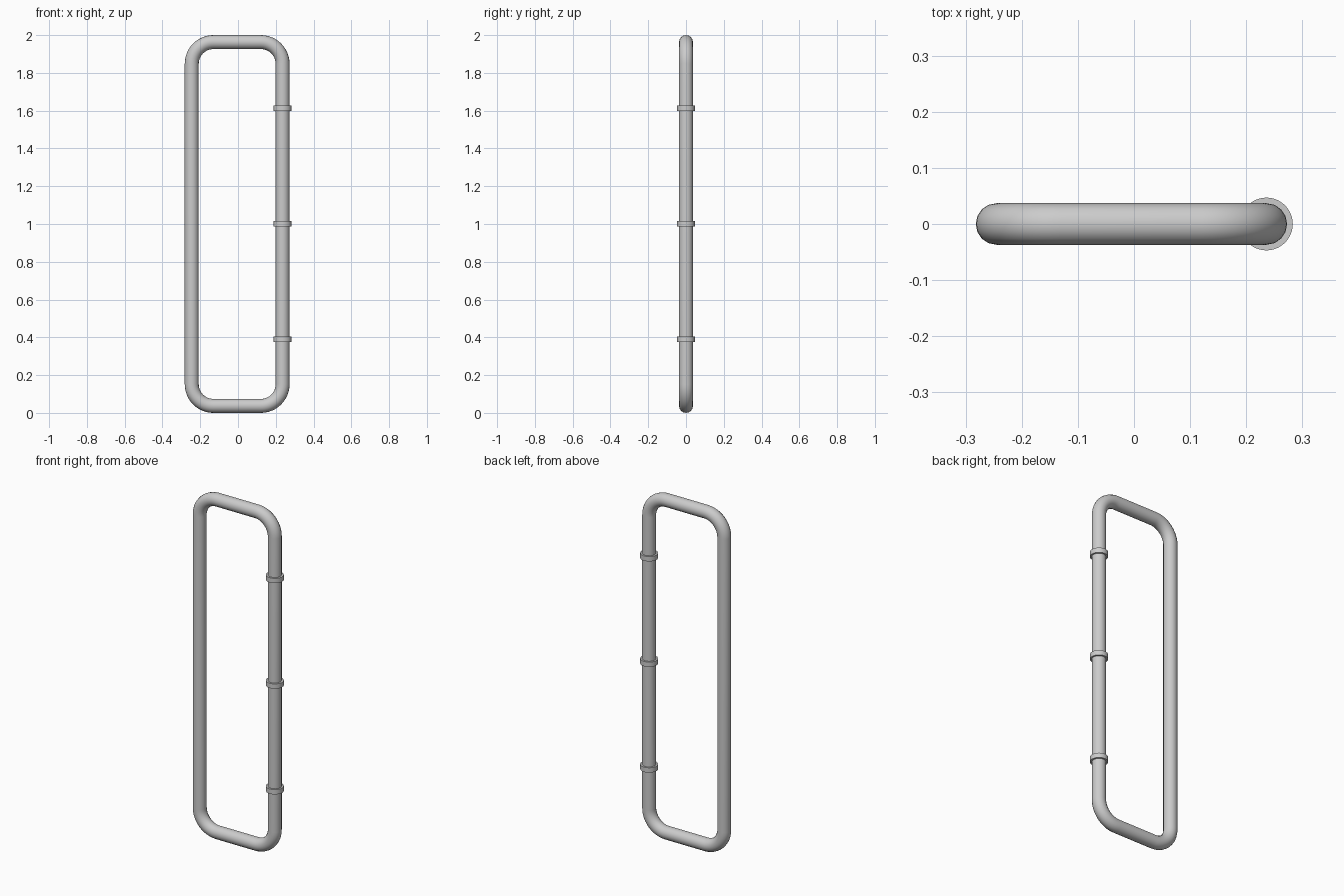
import bpy
from math import cos, sin, pi, radians

if "Cube" in bpy.data.objects:
    bpy.data.objects.remove(bpy.data.objects["Cube"])

TUBE_R = 0.037
LEFT, RIGHT = -0.245, 0.236      # tube centre lines
BOTTOM, TOP = TUBE_R, 2.0 - TUBE_R
BEND = 0.115                     # centre-line corner radius
BEND_STEPS = 12

# Rounded rectangular path in the XZ plane
corners = [
    (RIGHT - BEND, TOP - BEND, 0.0),
    (LEFT + BEND, TOP - BEND, pi / 2),
    (LEFT + BEND, BOTTOM + BEND, pi),
    (RIGHT - BEND, BOTTOM + BEND, 3 * pi / 2),
]
path = []
for cx, cz, start in corners:
    for i in range(BEND_STEPS + 1):
        a = start + (pi / 2) * i / BEND_STEPS
        path.append((cx + BEND * cos(a), 0.0, cz + BEND * sin(a)))

# Bent tube handle loop
curve = bpy.data.curves.new("handle_loop", "CURVE")
curve.dimensions = "3D"
curve.bevel_depth = TUBE_R
curve.bevel_resolution = 6
spline = curve.splines.new("POLY")
spline.points.add(len(path) - 1)
for point, co in zip(spline.points, path):
    point.co = (*co, 1.0)
spline.use_cyclic_u = True
spline.use_smooth = True
loop = bpy.data.objects.new("handle_loop", curve)
bpy.context.collection.objects.link(loop)
bpy.ops.object.select_all(action="DESELECT")
loop.select_set(True)
bpy.context.view_layer.objects.active = loop
bpy.ops.object.convert(target="MESH")
bpy.ops.object.shade_smooth_by_angle(angle=radians(40))


# Collars around the right-hand upright
def add_collar(name, z):
    bpy.ops.mesh.primitive_cylinder_add(vertices=48, radius=0.047, depth=0.028,
                                        location=(RIGHT, 0.0, z))
    collar = bpy.context.object
    collar.name = name
    bpy.ops.object.shade_smooth_by_angle(angle=radians(40))


for name, z in (("lower_collar", 0.39), ("middle_collar", 1.002), ("upper_collar", 1.613)):
    add_collar(name, z)
